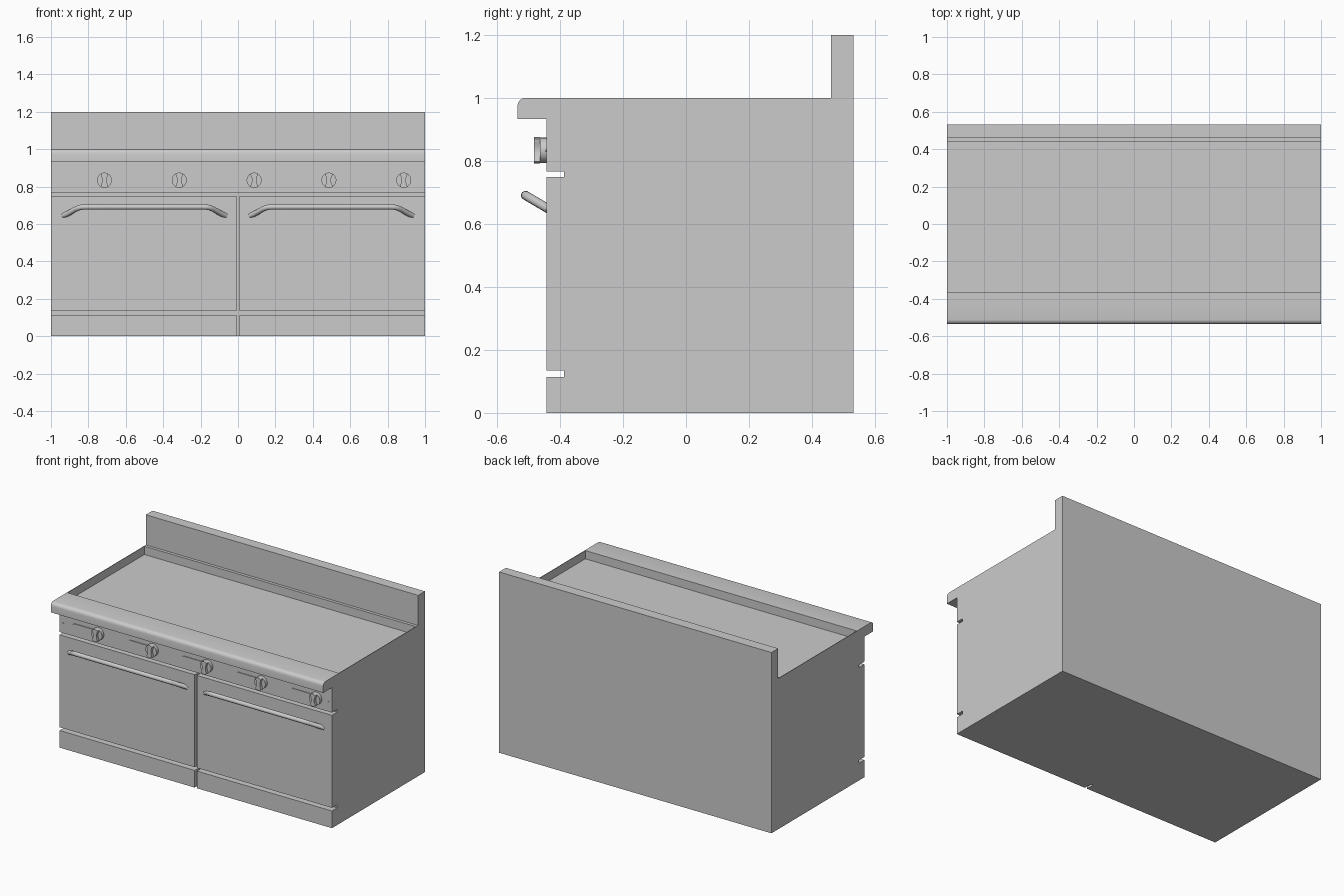
import bpy, bmesh, math
from mathutils import Vector

if "Cube" in bpy.data.objects:
    bpy.data.objects.remove(bpy.data.objects["Cube"])


def finish(name, bm, smooth=False):
    bmesh.ops.recalc_face_normals(bm, faces=bm.faces)
    mesh = bpy.data.meshes.new(name)
    bm.to_mesh(mesh)
    bm.free()
    ob = bpy.data.objects.new(name, mesh)
    bpy.context.collection.objects.link(ob)
    if smooth:
        bpy.ops.object.select_all(action='DESELECT')
        ob.select_set(True)
        bpy.context.view_layer.objects.active = ob
        bpy.ops.object.shade_smooth_by_angle(angle=math.radians(35))
    return ob


def extrude(name, points, direction, smooth=False):
    """Extrude a closed 3D outline along a direction."""
    bm = bmesh.new()
    face = bm.faces.new([bm.verts.new(p) for p in points])
    new = bmesh.ops.extrude_face_region(bm, geom=[face])['geom']
    verts = [v for v in new if isinstance(v, bmesh.types.BMVert)]
    bmesh.ops.translate(bm, verts=verts, vec=Vector(direction))
    return finish(name, bm, smooth)


def box(name, x0, x1, y0, y1, z0, z1):
    return extrude(name, [(x0, y0, z0), (x1, y0, z0), (x1, y1, z0), (x0, y1, z0)],
                   (0, 0, z1 - z0))


def arc(cx, cz, r, a0, a1, n):
    steps = [math.radians(a0 + (a1 - a0) * i / n) for i in range(n + 1)]
    return [(cx + r * math.cos(a), cz + r * math.sin(a)) for a in steps]


FRONT, SEAM, BACK = -0.443, -0.388, 0.532

# Body with backsplash, hollowed by a shallow griddle recess
profile = [(SEAM, 0), (BACK, 0), (BACK, 1.2), (0.461, 1.2), (0.461, 1), (SEAM, 1)]
body = extrude("body", [(-1, y, z) for y, z in profile], (2, 0, 0))
cutter = box("recess_cutter", -0.996, 0.996, -0.366, 0.441, 0.945, 1.1)
cutter.hide_render = True
mod = body.modifiers.new("recess", 'BOOLEAN')
mod.operation = 'DIFFERENCE'
mod.solver = 'EXACT'
mod.object = cutter
bpy.context.view_layer.objects.active = body
bpy.ops.object.modifier_apply(modifier=mod.name)
bpy.data.objects.remove(cutter)

# Control panel with the rounded front lip above it
profile = [(SEAM, 0.767), (SEAM, 1.0)] + arc(-0.511, 0.976, 0.024, 90, 180, 4)
profile += [(-0.535, 0.933), (FRONT, 0.933), (FRONT, 0.767)]
extrude("control_panel", [(-1, y, z) for y, z in profile], (2, 0, 0), True)

# Doors, kick plates and handles
for side, sx in (("left", -1), ("right", 1)):
    x0, x1 = sorted((sx * 0.008, sx))
    box(side + "_door", x0, x1, FRONT, SEAM, 0.135, 0.749)
    box(side + "_kick_plate", x0, x1, FRONT, SEAM, 0, 0.114)

    # half path as (offset from door centre, outward blend)
    half = [(0.437, 0.0), (0.415, 0.16), (0.365, 0.78), (0.35, 0.91),
            (0.335, 0.98), (0.315, 1.0)]
    path = [(-dx, t) for dx, t in half] + half[::-1]
    curve = bpy.data.curves.new(side + "_handle", 'CURVE')
    curve.dimensions = '3D'
    curve.bevel_depth = 0.0145
    curve.bevel_resolution = 3
    curve.use_fill_caps = True
    spline = curve.splines.new('POLY')
    spline.points.add(len(path) - 1)
    for pt, (dx, t) in zip(spline.points, path):
        pt.co = (sx * 0.5 + dx, -0.432 - 0.078 * t, 0.645 + 0.046 * t, 1)
    handle = bpy.data.objects.new(side + "_handle", curve)
    bpy.context.collection.objects.link(handle)

    # small panel screws
    extrude(side + "_screw", [(x, FRONT, z) for x, z in
            arc(sx * 0.973, 0.833, 0.004, 0, 315, 7)], (0, -0.003, 0))

# Five knobs, each with a rounded indicator plate on its left
KZ = 0.834
for i in range(5):
    kx = -0.714 + 0.4 * i
    n = str(i + 1)
    plate = arc(kx - 0.17, KZ, 0.019, 90, 270, 8) + [(kx, KZ - 0.019), (kx, KZ + 0.019)]
    extrude("indicator_plate_" + n, [(x, FRONT + 0.001, z) for x, z in plate],
            (0, -0.006, 0), True)
    disc = arc(kx, KZ, 0.04, 0, 345, 23)
    extrude("knob_base_" + n, [(x, FRONT + 0.001, z) for x, z in disc],
            (0, -0.022, 0), True)
    # waisted finger grip
    right = [(0.02, -0.036), (0.017, -0.022), (0.012, -0.01), (0.012, 0.01),
             (0.017, 0.022), (0.02, 0.036), (0.0, 0.042)]
    left = [(-0.02, 0.036), (-0.017, 0.022), (-0.012, 0.01), (-0.012, -0.01),
            (-0.017, -0.022), (-0.02, -0.036), (0.0, -0.042)]
    extrude("knob_grip_" + n, [(kx + x, FRONT - 0.02, KZ + z) for x, z in right + left],
            (0, -0.02, 0), True)
